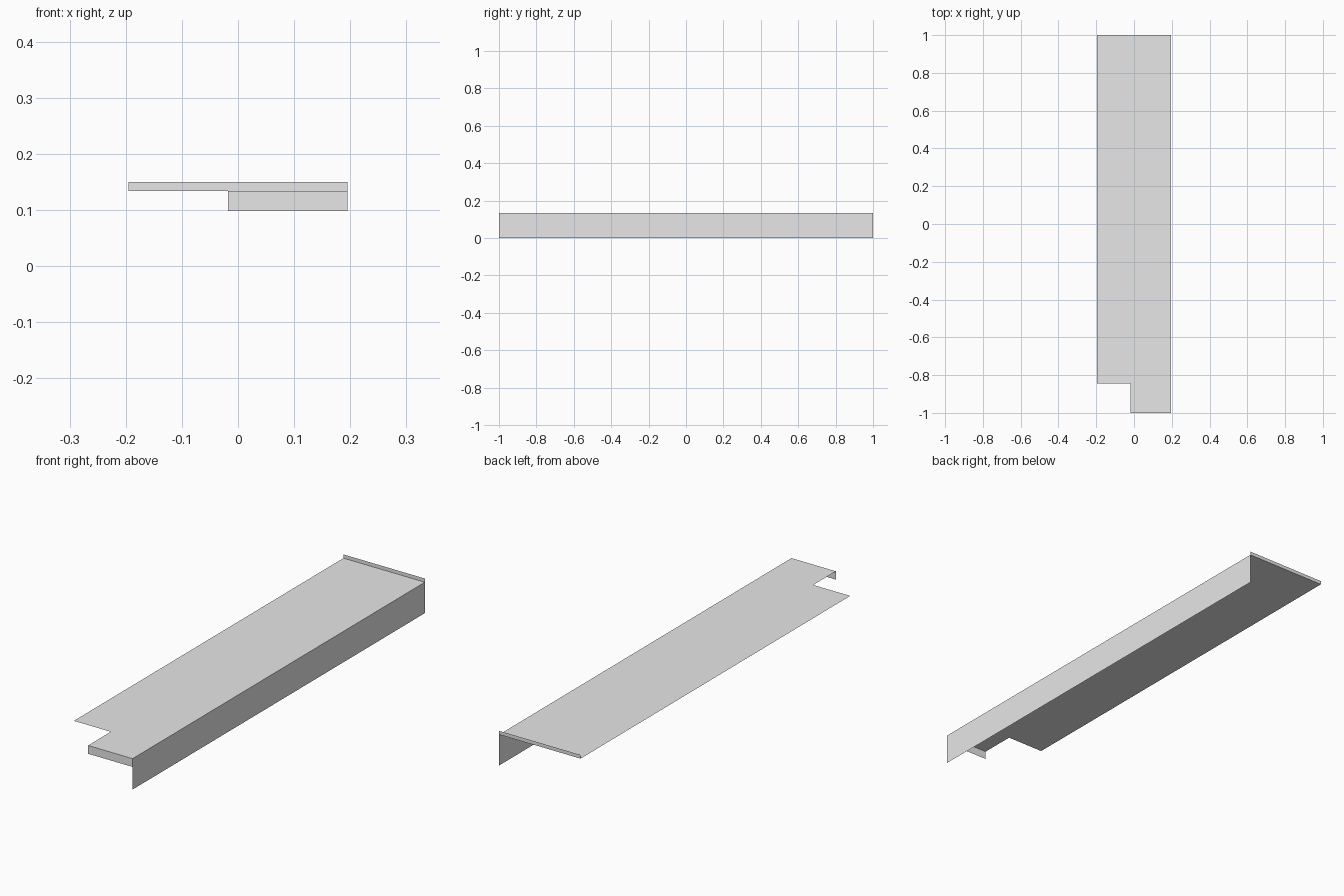
import bpy

cube = bpy.data.objects.get("Cube")
if cube:
    bpy.data.objects.remove(cube, do_unlink=True)

# Main dimensions of the folded sheet
HALF_W, HALF_L = 0.195, 1.0
DECK_Z = 0.134
NOTCH_X, NOTCH_Y = -0.018, -0.845
FRONT_LIP_Z, BACK_LIP_Z = 0.098, 0.15

grey = bpy.data.materials.new("plain_grey")
grey.use_nodes = True
colour = (0.8, 0.8, 0.8, 1.0)
grey.diffuse_color = colour
grey.node_tree.nodes["Principled BSDF"].inputs["Base Color"].default_value = colour


def sheet(name, outline):
    """One flat thin sheet from its outline."""
    mesh = bpy.data.meshes.new(name)
    mesh.from_pydata(outline, [], [range(len(outline))])
    mesh.materials.append(grey)
    obj = bpy.data.objects.new(name, mesh)
    bpy.context.collection.objects.link(obj)
    return obj


def upright(name, start, end, low, high):
    """Vertical sheet standing on the line from start to end."""
    return sheet(name, [(*start, low), (*end, low), (*end, high), (*start, high)])


# Deck with a notched front corner
deck = [(HALF_W, -HALF_L), (HALF_W, HALF_L), (-HALF_W, HALF_L),
        (-HALF_W, NOTCH_Y), (NOTCH_X, NOTCH_Y), (NOTCH_X, -HALF_L)]
sheet("deck_panel", [(x, y, DECK_Z) for x, y in deck])

# Long side flange folded down to the ground
upright("side_flange", (HALF_W, -HALF_L), (HALF_W, HALF_L), 0, DECK_Z)

# Short front lip folded down, back lip folded up
upright("front_lip", (NOTCH_X, -HALF_L), (HALF_W, -HALF_L), FRONT_LIP_Z, DECK_Z)
upright("back_lip", (HALF_W, HALF_L), (-HALF_W, HALF_L), DECK_Z, BACK_LIP_Z)
